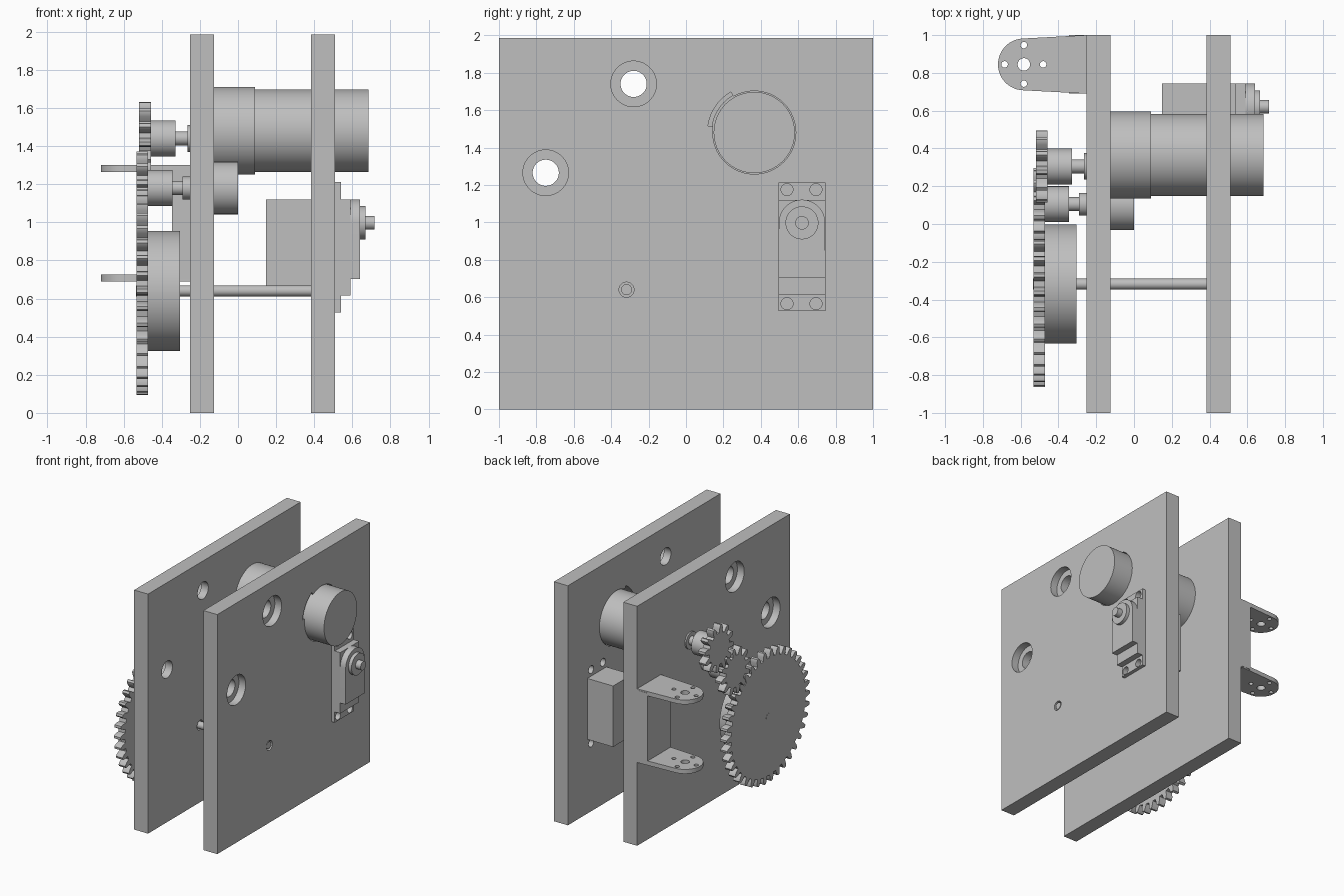
import bpy, bmesh
from math import sin, cos, pi, atan2, radians

cube = bpy.data.objects.get("Cube")
if cube:
    bpy.data.objects.remove(cube, do_unlink=True)

grey = bpy.data.materials.new("plain grey")
grey.use_nodes = True
grey.diffuse_color = (0.52, 0.52, 0.52, 1)
grey.node_tree.nodes["Principled BSDF"].inputs["Base Color"].default_value = grey.diffuse_color


def arc(c, r, start=0.0, end=360.0, n=64):
    """Points on an arc in degrees; a full turn leaves out the repeated point."""
    steps = n if end - start >= 360 else n - 1
    angles = [radians(start + (end - start) * i / steps) for i in range(n)]
    return [(c[0] + r * cos(a), c[1] + r * sin(a)) for a in angles]


def rect(a0, a1, b0, b1):
    return [(a0, b0), (a1, b0), (a1, b1), (a0, b1)]


def prism(name, pts, lo, hi, axis="x"):
    """Extrude a profile: (y, z) points along x, or (x, y) points along z."""
    place = (lambda p: (lo, *p)) if axis == "x" else (lambda p: (*p, lo))
    bm = bmesh.new()
    face = bm.faces.new([bm.verts.new(place(p)) for p in pts])
    new = bmesh.ops.extrude_face_region(bm, geom=[face])["geom"]
    move = (hi - lo, 0, 0) if axis == "x" else (0, 0, hi - lo)
    bmesh.ops.translate(bm, vec=move, verts=[g for g in new if isinstance(g, bmesh.types.BMVert)])
    bmesh.ops.recalc_face_normals(bm, faces=bm.faces)
    mesh = bpy.data.meshes.new(name)
    bm.to_mesh(mesh)
    bm.free()
    mesh.materials.append(grey)
    ob = bpy.data.objects.new(name, mesh)
    bpy.context.collection.objects.link(ob)
    return ob


def rod(name, c, r, lo, hi):
    return prism(name, arc(c, r), lo, hi)


def activate(ob):
    bpy.ops.object.select_all(action="DESELECT")
    ob.select_set(True)
    bpy.context.view_layer.objects.active = ob


def cut(ob, cutters):
    """Subtract each cutter, then discard it."""
    for c in cutters:
        mod = ob.modifiers.new("cut", "BOOLEAN")
        mod.operation, mod.solver, mod.object = "DIFFERENCE", "EXACT", c
        activate(ob)
        bpy.ops.object.modifier_apply(modifier=mod.name)
        bpy.data.objects.remove(c, do_unlink=True)


# Axes of the turning parts, as (y, z)
PINION, IDLER, WHEEL = (0.305, 1.44), (0.105, 1.18), (-0.318, 0.64)
MOTOR, HORN = (0.365, 1.48), (0.62, 0.997)
BOLTS = [(-0.28, 1.74), (-0.75, 1.265)]
SCREWS = [(y, z) for y in (0.54, 0.695) for z in (0.565, 1.175)]
X_INNER, X_OUTER = (-0.252, -0.125), (0.383, 0.51)

# Side plates, with bolt holes counterbored from the outside
square = rect(-1, 1, 0, 1.985)
gear_plate = prism("gear_side_plate", square, *X_INNER)
servo_plate = prism("servo_side_plate", square, *X_OUTER)
for plate, (lo, hi), bore in ((gear_plate, X_INNER, (-0.3, -0.19)),
                              (servo_plate, X_OUTER, (0.448, 0.6))):
    cut(plate, [rod("cutter", b, 0.07, lo - 0.1, hi + 0.1) for b in BOLTS]
        + [rod("cutter", b, 0.122, *bore) for b in BOLTS]
        + [rod("cutter", WHEEL, 0.04, lo - 0.1, hi + 0.1)])

# Motor opening with its curved notch, and screw holes
notch = arc(MOTOR, 0.25, 120, 172, 24) + arc(MOTOR, 0.19, 120, 172, 24)[::-1]
cut(servo_plate, [rod("cutter", MOTOR, 0.222, 0.3, 0.6), prism("cutter", notch, 0.3, 0.6)]
    + [rod("cutter", s, 0.032, 0.3, 0.6) for s in SCREWS])

# Motor and idler bearing
rod("motor_gearbox", MOTOR, 0.23, -0.125, 0.09)
rod("motor_body", MOTOR, 0.217, 0.09, 0.685)
rod("idler_bearing", IDLER, 0.138, -0.125, 0.0)


# Gear train
def gear(name, c, teeth, pitch, phase, lo, hi):
    step, m = 2 * pi / teeth, 2 * pitch / teeth
    # Tooth flank as (radius, share of the tooth step)
    flank = [(pitch - 1.2 * m, -0.31), (pitch, -0.24), (pitch + 0.65 * m, -0.17), (pitch + m, -0.1)]
    tooth = flank + [(r, -t) for r, t in reversed(flank)]
    pts = [(c[0] + r * cos(phase + (i + t) * step), c[1] + r * sin(phase + (i + t) * step))
           for i in range(teeth) for r, t in tooth]
    return prism(name, pts, lo, hi)


def heading(a, b):
    return atan2(b[1] - a[1], b[0] - a[0])


def mesh_phase(a, n_a, phase_a, b, n_b):
    """Phase of gear b whose teeth fall in the gaps of gear a."""
    return heading(b, a) - (pi - n_a * (heading(a, b) - phase_a)) / n_b


BIG, SMALL = 38, 12
idler_phase = mesh_phase(WHEEL, BIG, 0, IDLER, SMALL)
pinion_phase = mesh_phase(IDLER, SMALL, idler_phase, PINION, SMALL)
gear("large_gear", WHEEL, BIG, 0.519, 0, -0.533, -0.472)
gear("idler_gear", IDLER, SMALL, 0.164, idler_phase, -0.533, -0.472)
gear("pinion_gear", PINION, SMALL, 0.164, pinion_phase, -0.52, -0.457)
rod("large_gear_hub", WHEEL, 0.315, -0.472, -0.305)
rod("large_gear_shaft", WHEEL, 0.029, -0.534, 0.505)
for name, c, x_hub, hub, x_collar, collar in (("idler", IDLER, -0.472, -0.343, -0.29, 0.06),
                                              ("pinion", PINION, -0.457, -0.328, -0.264, 0.07)):
    rod(name + "_hub", c, 0.095, x_hub, hub)
    rod(name + "_shaft", c, 0.037, x_hub, -0.2)
    rod(name + "_collar", c, collar, x_collar, -0.2)

# Hinge bracket: a back block and two drilled lugs
prism("bracket_block", rect(0.69, 1, 0.7, 1.29), -0.345, -0.25)
LUG = (-0.583, 0.845)
lug_outline = [(-0.25, 0.69), (-0.25, 1.0)] + arc(LUG, 0.137, 93, 267, 40)
for name, z in (("lower_lug", 0.69), ("upper_lug", 1.265)):
    lug = prism(name, lug_outline, z, z + 0.036, "z")
    drills = [(LUG, 0.033)] + [(p, 0.017) for p in arc(LUG, 0.102, n=4)]
    cut(lug, [prism("cutter", arc(p, r, n=32), z - 0.1, z + 0.1, "z") for p, r in drills])

# Servo: body, mounting flange, stepped top and output shaft
Y0, Y1 = 0.495, 0.745
prism("servo_body", rect(Y0, Y1, 0.615, 1.12), 0.147, 0.59)
flange = prism("servo_flange", rect(Y0, Y1, 0.527, 1.212), 0.51, 0.54)
cut(flange, [rod("cutter", s, 0.032, 0.4, 0.6) for s in SCREWS])
prism("servo_top", [(Y0, 0.703), (Y1, 0.703)] + arc(HORN, 0.124, 0, 180, 32), 0.59, 0.64)
rod("servo_boss", HORN, 0.088, 0.64, 0.668)
rod("servo_output_shaft", HORN, 0.036, 0.668, 0.715)

# Smooth the round walls, keep edges crisp
for ob in bpy.context.collection.objects:
    if ob.type == "MESH" and grey.name in ob.data.materials:
        activate(ob)
        bpy.ops.object.shade_smooth_by_angle(angle=radians(20))
